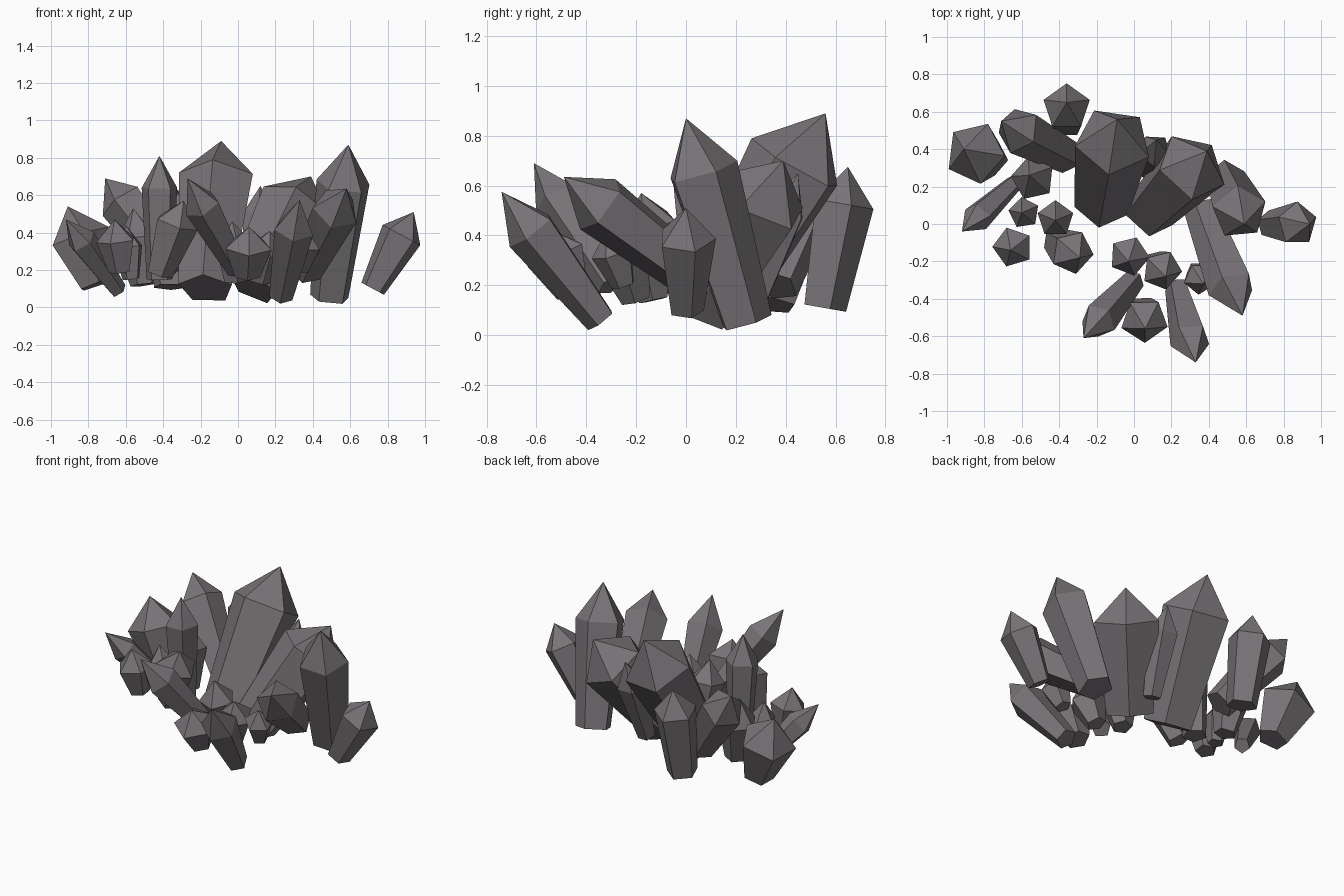
import bpy, bmesh, math
from mathutils import Vector

cube = bpy.data.objects.get("Cube")
if cube:
    bpy.data.objects.remove(cube)

# One dull stone colour
stone = bpy.data.materials.new("dark_grey_stone")
stone.use_nodes = True
colour = (0.19, 0.172, 0.184, 1)
stone.diffuse_color = colour
stone.node_tree.nodes["Principled BSDF"].inputs["Base Color"].default_value = colour


def crystal(name, base, tip, radius, roll, shoulder, taper, sides=5):
    """Flaring prism from base to shoulder, closed by a pointed cap."""
    base, tip = Vector(base), Vector(tip)
    axis = tip - base
    turn = axis.to_track_quat('Z', 'Y')
    bm = bmesh.new()

    def ring(centre, r):
        angles = [math.radians(roll) + math.tau * i / sides for i in range(sides)]
        return [bm.verts.new(centre + turn @ Vector((r * math.cos(a), r * math.sin(a), 0)))
                for a in angles]

    low = ring(base, radius * taper)
    high = ring(base + axis * shoulder, radius)
    point = bm.verts.new(tip)
    bm.faces.new(low[::-1])
    for i in range(sides):
        j = (i + 1) % sides
        bm.faces.new((low[i], low[j], high[j], high[i]))
        bm.faces.new((high[i], high[j], point))
    mesh = bpy.data.meshes.new(name)
    bm.to_mesh(mesh)
    bm.free()
    mesh.materials.append(stone)
    obj = bpy.data.objects.new(name, mesh)
    bpy.context.collection.objects.link(obj)


# Large crystals: name, base, tip, shoulder radius, roll
large = [
    ("back_tall_crystal", (-.17, .11, .1), (-.09, .56, .89), .21, 20),
    ("back_left_broad_crystal", (.08, .06, .11), (.39, .39, .7), .2, 55),
    ("left_tall_crystal", (.49, .24, .05), (.59, 0, .87), .15, 0),
    ("left_leaning_crystal", (.36, .08, .2), (.58, -.49, .635), .13, 30),
    ("right_tall_crystal", (-.42, .05, .15), (-.42, .02, .81), .1, 18),
    ("back_right_leaning_crystal", (-.35, .36, .2), (-.71, .55, .69), .13, 10),
    ("rear_crystal", (-.36, .55, .11), (-.36, .65, .675), .13, 54),
]

# Slender crystals around the rim
slender = [
    ("far_left_crystal", (.72, 0, .1), (.94, 0, .51), .12, 0),
    ("front_left_crystal", (.23, -.34, .06), (.33, -.74, .575), .11, 40),
    ("front_right_crystal", (0, -.3, .2), (-.27, -.61, .69), .1, 15),
    ("far_right_slim_crystal", (-.64, .22, .09), (-.92, -.04, .47), .08, 60),
    ("back_hidden_crystal", (.09, .27, .12), (.12, .45, .65), .09, 25),
    ("right_inner_crystal", (-.42, -.09, .18), (-.29, -.18, .57), .12, 10),
]

# Short stubby crystals
stubby = [
    ("front_stub", (.05, -.45, .17), (.06, -.56, .43), .13, 50),
    ("front_centre_stub", (-.02, -.13, .14), (-.03, -.2, .46), .11, 5),
    ("front_left_stub", (.12, -.2, .14), (.17, -.28, .41), .11, 35),
    ("left_small_stub", (.33, -.25, .2), (.37, -.32, .42), .09, 20),
    ("right_stub", (-.63, -.1, .19), (-.66, -.14, .47), .11, 0),
    ("right_small_stub", (-.57, .06, .15), (-.6, .06, .44), .085, 45),
    ("back_right_stub", (-.51, .22, .12), (-.56, .26, .53), .12, 15),
    ("far_right_stub", (-.76, .35, .12), (-.91, .4, .54), .17, 30),
]

for group, shoulder, taper in ((large, .74, .72), (slender, .7, .6), (stubby, .6, .55)):
    for name, base, tip, radius, roll in group:
        crystal(name, base, tip, radius, roll, shoulder, taper)
